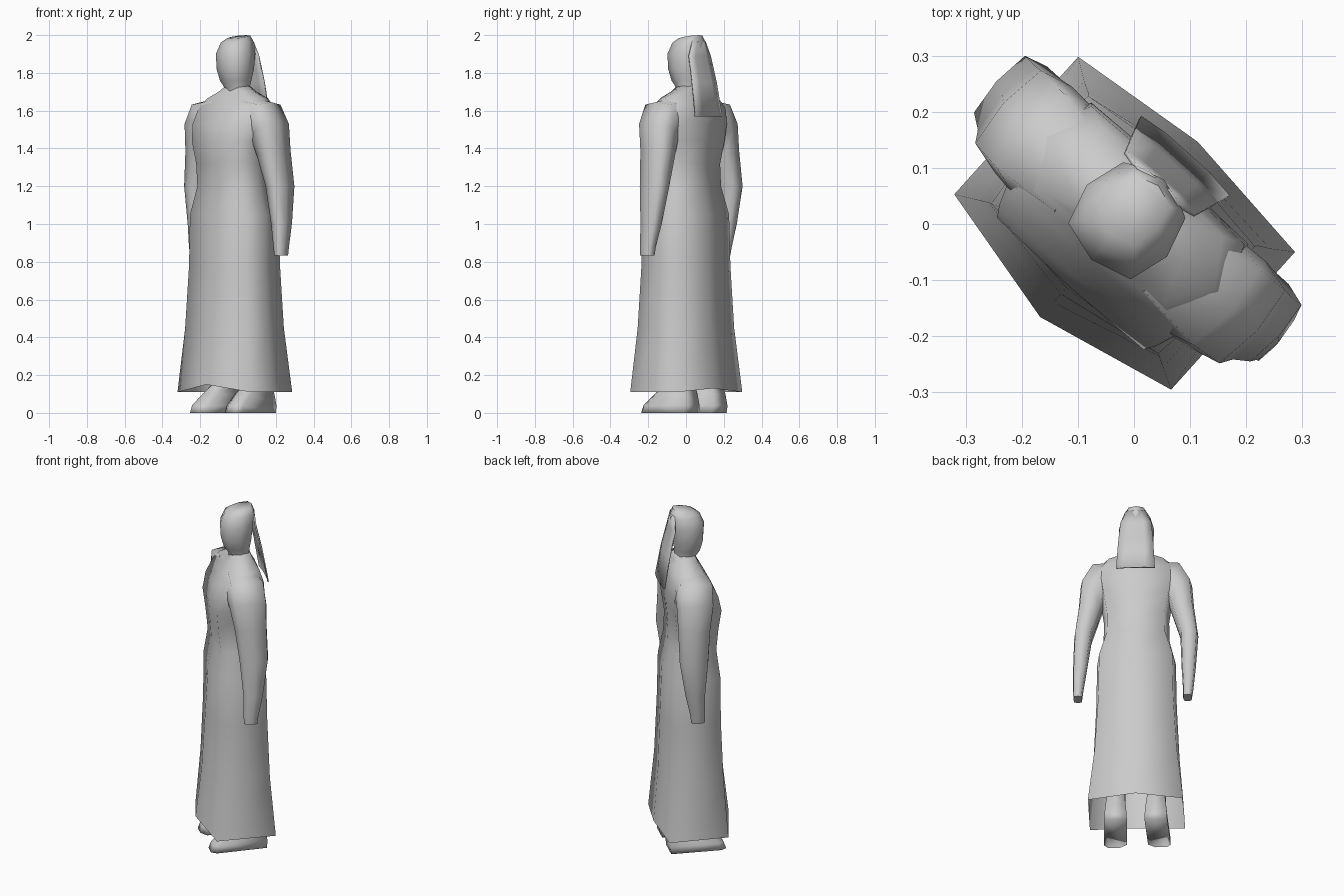
import bpy, bmesh, math
from mathutils import Matrix, Vector

if "Cube" in bpy.data.objects:
    bpy.data.objects.remove(bpy.data.objects["Cube"], do_unlink=True)

# One plain stone grey for the whole figure
grey = bpy.data.materials.new("plain_grey")
grey.use_nodes = True
COLOUR = (0.6, 0.6, 0.6, 1)
grey.diffuse_color = COLOUR
grey.node_tree.nodes["Principled BSDF"].inputs["Base Color"].default_value = COLOUR

# The figure is turned to face the front-right corner of the frame
TURN = Matrix.Translation((0, 0.02, 0)) @ Matrix.Rotation(math.radians(-42), 4, "Z")


def finish(name, bm, angle):
    bmesh.ops.recalc_face_normals(bm, faces=bm.faces)
    mesh = bpy.data.meshes.new(name)
    bm.to_mesh(mesh)
    bm.free()
    mesh.materials.append(grey)
    obj = bpy.data.objects.new(name, mesh)
    bpy.context.collection.objects.link(obj)
    obj.matrix_world = TURN
    bpy.ops.object.select_all(action="DESELECT")
    obj.select_set(True)
    bpy.context.view_layer.objects.active = obj
    bpy.ops.object.shade_smooth_by_angle(angle=math.radians(angle))
    return obj


def loft(name, rings, closed=True, cap_first=True, cap_last=True, angle=70):
    bm = bmesh.new()
    rows = [[bm.verts.new(p) for p in ring] for ring in rings]
    n = len(rows[0])
    for a, b in zip(rows, rows[1:]):
        for i in range(n if closed else n - 1):
            j = (i + 1) % n
            bm.faces.new((a[i], a[j], b[j], b[i]))
    if cap_first:
        bm.faces.new(rows[0])
    if cap_last:
        bm.faces.new(rows[-1])
    return finish(name, bm, angle)


def oval(x, y, z, rx, ry, tilt=0, square=1.1):
    """Eight-sided section; tilt lifts its outer side, square widens its diagonals."""
    t = math.radians(tilt)
    ring = []
    for i in range(8):
        a = math.tau * i / 8
        grow = square if i % 2 else 1
        out = rx * grow * math.cos(a)
        ring.append(Vector((x + out * math.cos(t), y + ry * grow * math.sin(a),
                            z + out * math.sin(t))))
    return ring


def body_ring(z, w, k, front, front_corner, back_corner, back, lift=0):
    mid = (front_corner + back_corner) / 2
    half = [(0, front, z + lift), (k * w, front_corner, z), (w, mid, z),
            (k * w, back_corner, z), (0, back, z + lift * 0.5)]
    return half + [(-x, y, h) for x, y, h in half[3:0:-1]]


# Long gown: open hem, hips, waist, chest and sloping shoulders
gown = [
    (0.11, 0.26, 1.0, -0.25, -0.19, 0.14, 0.17, 0.04),
    (0.45, 0.235, 0.95, -0.215, -0.17, 0.115, 0.145),
    (0.78, 0.22, 0.93, -0.195, -0.16, 0.105, 0.135),
    (1.05, 0.215, 0.93, -0.18, -0.158, 0.10, 0.125),
    (1.2, 0.18, 0.88, -0.16, -0.145, 0.08, 0.095),
    (1.32, 0.178, 0.88, -0.168, -0.157, 0.075, 0.09),
    (1.44, 0.195, 0.9, -0.175, -0.17, 0.09, 0.10),
    (1.53, 0.235, 0.8, -0.155, -0.15, 0.095, 0.10),
    (1.61, 0.235, 0.78, -0.115, -0.11, 0.09, 0.095),
    (1.665, 0.195, 0.75, -0.085, -0.08, 0.075, 0.08),
    (1.7, 0.12, 0.7, -0.065, -0.06, 0.055, 0.06),
    (1.73, 0.065, 0.7, -0.055, -0.05, 0.045, 0.05),
]
loft("gown", [body_ring(*r) for r in gown], cap_first=False, angle=95)

# Head and neck with a flattened crown that rises to the back
head = [(1.64, 0.07, -0.06, 0.05), (1.72, 0.062, -0.065, 0.05),
        (1.76, 0.078, -0.092, 0.055), (1.82, 0.093, -0.108, 0.065),
        (1.9, 0.096, -0.113, 0.075), (1.96, 0.078, -0.088, 0.08),
        (1.99, 0.052, -0.055, 0.065)]
rings = [oval(0, (f + b) / 2, z, w, (b - f) / 2) for z, w, f, b in head]
for p in rings[-1]:
    p.z += p.y * 0.15
loft("head", rings)

# Hair hanging behind the head as a thin tapering sheet
locks = [(1.97, 0.05, 0.066), (1.89, 0.085, 0.074),
         (1.75, 0.096, 0.106), (1.57, 0.106, 0.137)]
rows = [[(s * w, y + 0.014 * (1 - abs(s)), z) for s in (-1, -0.5, 0.5, 1)]
        for z, w, y in locks]
hair = loft("hair", rows, closed=False, cap_first=False, cap_last=False)
hair.modifiers.new("thickness", "SOLIDIFY").thickness = 0.008

# Arm sections turn from the upright shoulder joint down to the flat wrist
arm = [(0.09, -0.02, 1.57, 0.10, 0.085, 78), (0.18, -0.015, 1.555, 0.112, 0.105, 54),
       (0.232, -0.01, 1.5, 0.08, 0.103, 26), (0.252, 0, 1.38, 0.064, 0.09, 8),
       (0.29, 0.01, 1.2, 0.049, 0.08, 0), (0.308, 0.002, 1.0, 0.038, 0.055, 0),
       (0.318, -0.012, 0.88, 0.028, 0.042, 0), (0.32, -0.014, 0.832, 0.024, 0.038, 0)]
# Height, half width, outward shift, toe and heel of each foot section
foot = [(0, 0.062, 0.01, -0.2, 0.11), (0.04, 0.06, 0.01, -0.185, 0.115),
        (0.1, 0.055, 0.005, -0.12, 0.105), (0.15, 0.05, 0, -0.06, 0.09),
        (0.45, 0.05, 0, -0.06, 0.07)]

# The right forearm is held a little closer to the body
for side, s, tuck in (("left", 1, 0), ("right", -1, 0.11)):
    # Arm from shoulder to hand
    rings = [oval(x - tuck * max(0, 1.2 - z), y, z, rx, ry, tilt, 1.2)
             for x, y, z, rx, ry, tilt in arm]
    loft(side + "_arm", [[(s * p.x, p.y, p.z) for p in ring] for ring in rings])
    # Foot and lower leg, rounded together, toes turned slightly out
    rings = []
    for z, w, out, f, b in foot:
        c = 0.03
        plan = [(-w, b), (w, b), (w + out, f + c), (w - c + 2 * out, f),
                (c - w + 2 * out, f), (out - w, f + c)]
        rings.append([(s * (0.11 + x), y, z) for x, y in plan])
    loft(side + "_foot", rings, angle=180)
